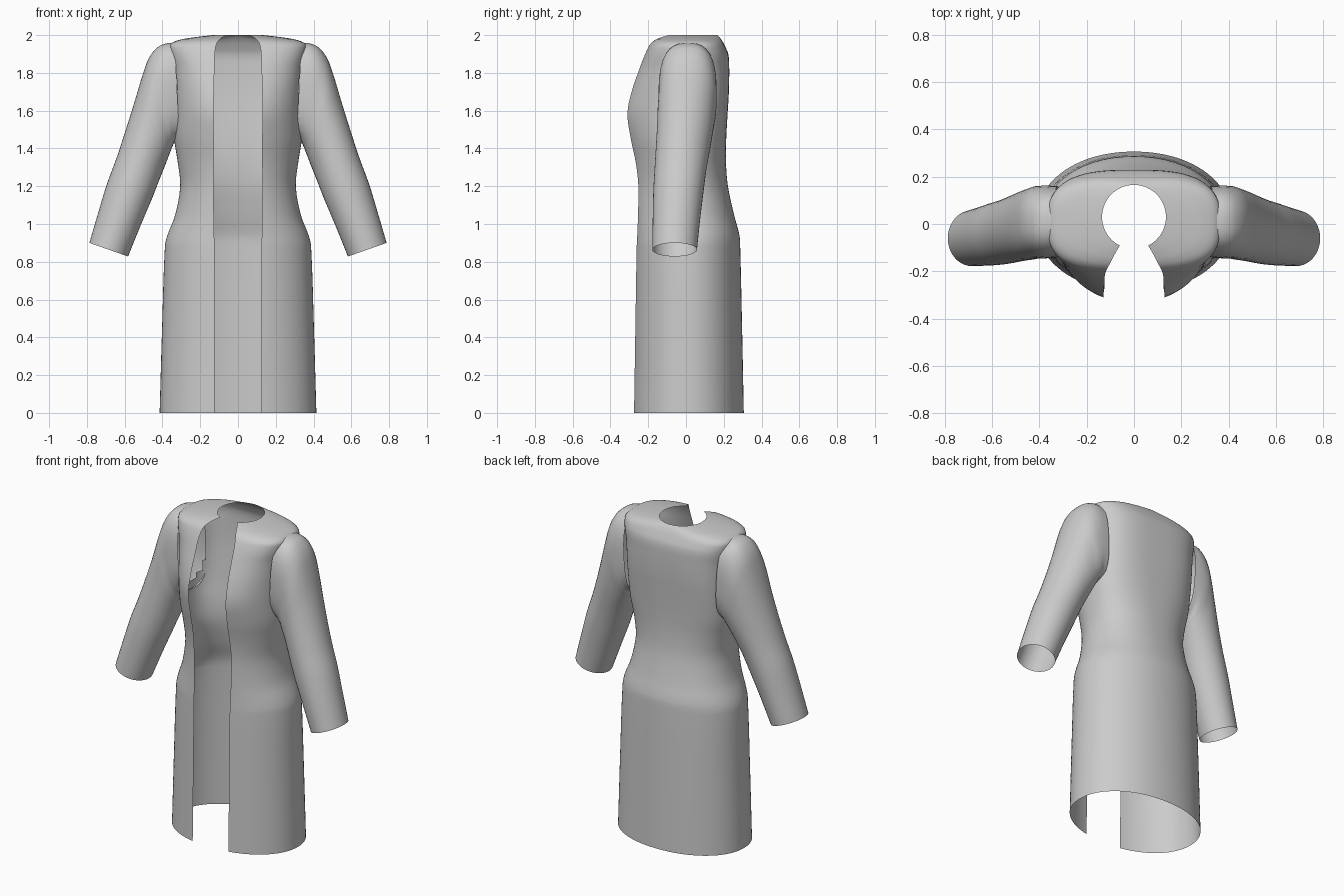
import bpy, bmesh, math


def spline(keys, steps):
    """Smooth curve through parameter tuples, spaced by chord length."""
    t = [0.0]
    for a, b in zip(keys, keys[1:]):
        t.append(t[-1] + max(math.dist(a, b), 1e-4))
    n = len(keys)

    def slope(i):
        a, b = max(i - 1, 0), min(i + 1, n - 1)
        return [(q - p) / (t[b] - t[a]) for p, q in zip(keys[a], keys[b])]

    out = []
    for i in range(n - 1):
        h, m0, m1 = t[i + 1] - t[i], slope(i), slope(i + 1)
        for k in range(steps):
            s = k / steps
            out.append([(2*s**3 - 3*s*s + 1) * p + (s**3 - 2*s*s + s) * h * a
                        + (3*s*s - 2*s**3) * q + (s**3 - s*s) * h * b
                        for p, q, a, b in zip(keys[i], keys[i + 1], m0, m1)])
    out.append(list(keys[-1]))
    return out


def loft(name, rings, closed, drop=None):
    """Skin rings of points, mirror across x, shade smooth."""
    bm = bmesh.new()
    rows = [[bm.verts.new(p) for p in r] for r in rings]
    for lo, hi in zip(rows, rows[1:]):
        n = len(lo)
        for j in range(n if closed else n - 1):
            k = (j + 1) % n
            bm.faces.new((lo[j], lo[k], hi[k], hi[j]))
    if drop:
        gone = [f for f in bm.faces if drop(f.calc_center_median())]
        bmesh.ops.delete(bm, geom=gone, context='FACES')
    bmesh.ops.recalc_face_normals(bm, faces=bm.faces)
    me = bpy.data.meshes.new(name)
    bm.to_mesh(me)
    bm.free()
    ob = bpy.data.objects.new(name, me)
    bpy.context.collection.objects.link(ob)
    mod = ob.modifiers.new("mirror", 'MIRROR')
    mod.use_mirror_merge = True
    for o in bpy.context.selected_objects:
        o.select_set(False)
    bpy.context.view_layer.objects.active = ob
    ob.select_set(True)
    bpy.ops.object.shade_smooth_by_angle(angle=math.radians(40))
    return ob


def body_ring(z, w, yf, yb, gap, yc, nf, nb, count=40):
    """Half cross-section from the front opening round to the back centre."""
    u = gap / w
    s0 = (1 - u**nf) ** (1 / nf)
    a0 = -math.atan2(s0, u)
    pts = []
    for i in range(count + 1):
        a = a0 + (math.pi / 2 - a0) * i / count
        c, s = max(math.cos(a), 0.0), math.sin(a)
        if i == count:
            c = 0.0
        n, b = (nf, (yc - yf) / s0) if s < 0 else (nb, yb - yc)
        r = (c**n + abs(s)**n) ** (-1 / n)
        pts.append((w * r * c, yc + b * r * s, z))
    return pts


# Coat body: z, half width, front y, back y, half gap, centre y, front/back roundness
body = [
    (0.00, 0.415, -0.275, 0.306, 0.125, 0.01, 2.1, 2.1),
    (0.45, 0.402, -0.268, 0.297, 0.125, 0.01, 2.1, 2.1),
    (0.88, 0.387, -0.261, 0.287, 0.125, 0.01, 2.1, 2.1),
    (0.94, 0.374, -0.258, 0.283, 0.126, 0.01, 2.1, 2.1),
    (1.05, 0.332, -0.254, 0.254, 0.128, 0.00, 2.1, 2.2),
    (1.20, 0.306, -0.252, 0.222, 0.130, -0.01, 2.1, 2.3),
    (1.32, 0.318, -0.265, 0.212, 0.128, -0.01, 2.1, 2.4),
    (1.45, 0.338, -0.292, 0.213, 0.128, 0.00, 2.1, 2.6),
    (1.58, 0.342, -0.310, 0.220, 0.130, 0.01, 2.1, 2.8),
    (1.70, 0.342, -0.288, 0.227, 0.128, 0.01, 2.3, 3.0),
    (1.82, 0.348, -0.247, 0.229, 0.125, 0.01, 2.6, 3.0),
    (1.90, 0.362, -0.216, 0.224, 0.123, 0.01, 2.9, 3.0),
    (1.945, 0.364, -0.194, 0.205, 0.116, 0.01, 3.0, 3.0),
    (1.972, 0.320, -0.168, 0.190, 0.102, 0.01, 2.8, 2.8),
    (1.99, 0.220, -0.125, 0.176, 0.080, 0.02, 2.3, 2.3),
    (2.00, 0.135, -0.091, 0.165, 0.060, 0.03, 2.0, 2.0),
]


def in_armhole(c):
    return c.x > 0.28 and abs((c.y - 0.01) / 0.125)**2.5 + abs((c.z - 1.70) / 0.21)**2.5 < 1


loft("coat_body", [body_ring(*p) for p in spline(body, 4)], False, in_armhole)


# Sleeve: outer x, outer z, inner x, inner z, centre y, half depth, roundness
sleeve = [
    (0.335, 1.960, 0.310, 1.450, 0.010, 0.150, 2.7),
    (0.385, 1.955, 0.332, 1.440, 0.009, 0.153, 2.7),
    (0.430, 1.932, 0.345, 1.415, 0.008, 0.154, 2.6),
    (0.475, 1.872, 0.355, 1.390, 0.006, 0.153, 2.4),
    (0.505, 1.790, 0.367, 1.360, 0.000, 0.151, 2.3),
    (0.550, 1.640, 0.382, 1.320, -0.008, 0.147, 2.1),
    (0.597, 1.490, 0.402, 1.270, -0.019, 0.142, 2.0),
    (0.643, 1.350, 0.425, 1.212, -0.030, 0.137, 2.0),
    (0.693, 1.215, 0.457, 1.130, -0.040, 0.133, 2.0),
    (0.737, 1.070, 0.513, 0.998, -0.050, 0.126, 2.0),
    (0.787, 0.900, 0.582, 0.828, -0.060, 0.118, 2.0),
]


def sleeve_ring(ox, oz, ix, iz, yc, r, n, count=40):
    pts = []
    for i in range(count):
        a = 2 * math.pi * i / count
        c, s = math.cos(a), math.sin(a)
        k = (abs(c)**n + abs(s)**n) ** (-1 / n)
        u = 0.5 + 0.5 * k * c
        pts.append((ix + (ox - ix) * u, yc + r * k * s, iz + (oz - iz) * u))
    return pts


loft("sleeves", [sleeve_ring(*p) for p in spline(sleeve, 4)], True)
